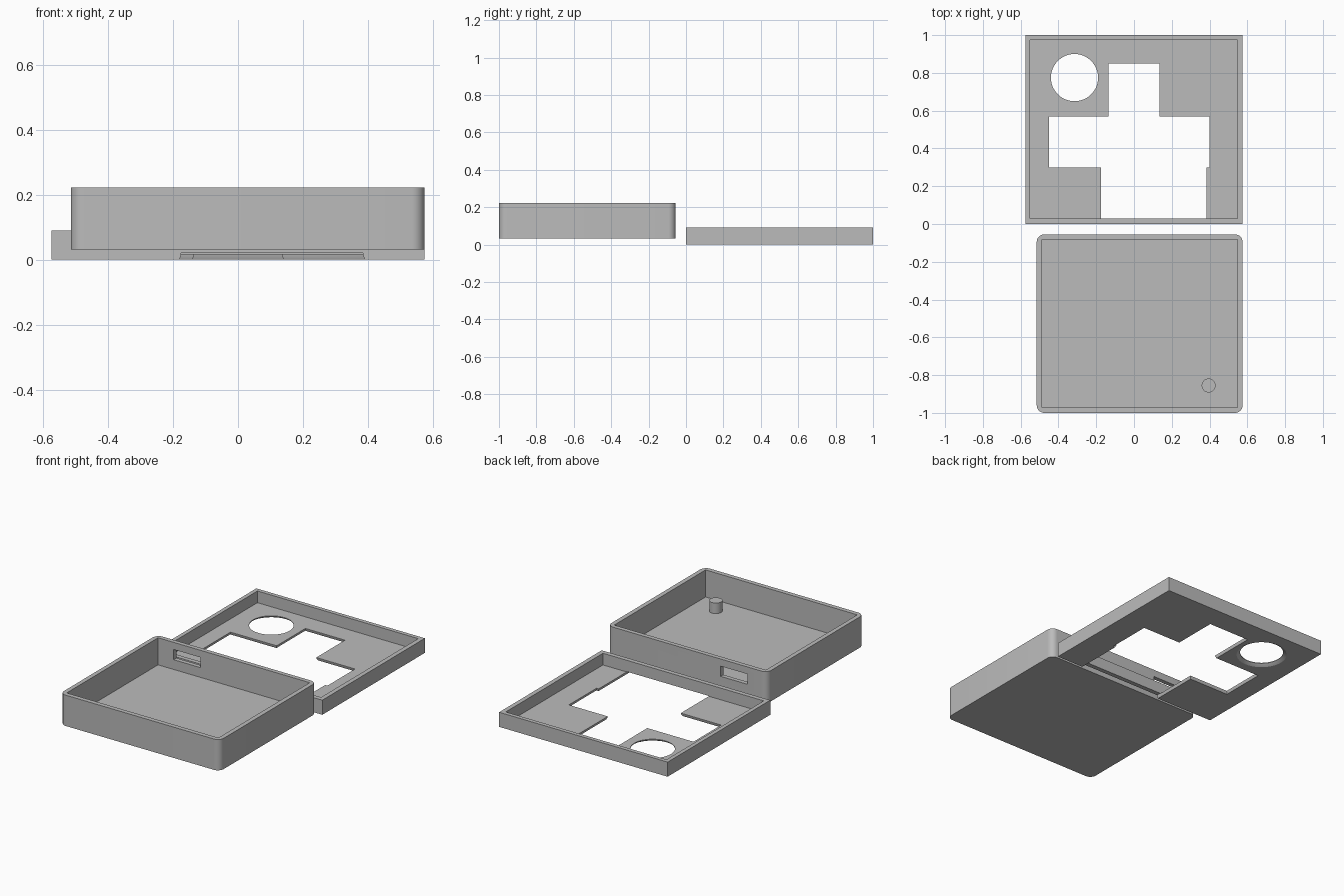
import bpy
import bmesh
from math import pi, cos, sin
from mathutils import Vector

if "Cube" in bpy.data.objects:
    bpy.data.objects.remove(bpy.data.objects["Cube"])

grey = bpy.data.materials.new("plain_grey")
grey.use_nodes = True
colour = (0.5, 0.5, 0.5, 1)
grey.diffuse_color = colour
grey.node_tree.nodes["Principled BSDF"].inputs["Base Color"].default_value = colour


def rectangle(x0, x1, y0, y1):
    return [(x0, y0), (x1, y0), (x1, y1), (x0, y1)]


def rounded(x0, x1, y0, y1, r, steps=8):
    """Counter-clockwise rectangle with round corners."""
    centres = rectangle(x0 + r, x1 - r, y0 + r, y1 - r)
    return [(cx + r * cos(a), cy + r * sin(a))
            for k, (cx, cy) in enumerate(centres)
            for a in (pi + (k + i / steps) * pi / 2 for i in range(steps + 1))]


def circle(cx, cy, r, n):
    return [(cx + r * cos(2 * pi * i / n), cy + r * sin(2 * pi * i / n)) for i in range(n)]


def outset(points, d):
    """Move every edge of a counter-clockwise right-angled outline outwards by d."""
    result = []
    for i, p in enumerate(points):
        p = Vector(p)
        before = (p - Vector(points[i - 1])).normalized()
        after = (Vector(points[(i + 1) % len(points)]) - p).normalized()
        shift = Vector((before.y, -before.x)) + Vector((after.y, -after.x))
        result.append(tuple(p + shift * d))
    return result


def loft(name, layers):
    """Closed solid through outlines at given heights: [(z, outline), ...]."""
    bm = bmesh.new()
    rings = [[bm.verts.new((x, y, z)) for x, y in pts] for z, pts in layers]
    for low, high in zip(rings, rings[1:]):
        for i in range(len(low)):
            j = (i + 1) % len(low)
            bm.faces.new((low[i], low[j], high[j], high[i]))
    bm.faces.new(rings[0][::-1])
    bm.faces.new(rings[-1])
    bmesh.ops.recalc_face_normals(bm, faces=bm.faces)
    mesh = bpy.data.meshes.new(name)
    bm.to_mesh(mesh)
    bm.free()
    mesh.materials.append(grey)
    ob = bpy.data.objects.new(name, mesh)
    bpy.context.collection.objects.link(ob)
    return ob


def select_only(ob):
    bpy.ops.object.select_all(action="DESELECT")
    ob.select_set(True)
    bpy.context.view_layer.objects.active = ob


def cut(ob, *cutters):
    for cutter in cutters:
        cutter.hide_render = True
        mod = ob.modifiers.new("cut", "BOOLEAN")
        mod.operation = "DIFFERENCE"
        mod.solver = "EXACT"
        mod.object = cutter
        select_only(ob)
        bpy.ops.object.modifier_apply(modifier=mod.name)
        bpy.data.objects.remove(cutter)


def smooth(ob):
    select_only(ob)
    bpy.ops.object.shade_smooth_by_angle(angle=pi / 6)


# Shallow lid with a stepped cross opening and a flared round hole
lid = loft("lid", [(z, rectangle(-0.575, 0.575, 0, 1)) for z in (0, 0.09)])
cavity = loft("lid_cavity", [(z, rectangle(-0.55, 0.547, 0.028, 0.975)) for z in (0.018, 0.2)])
cross = [(-0.135, 0.85), (-0.135, 0.57), (-0.45, 0.57), (-0.45, 0.3),
         (-0.175, 0.3), (-0.175, -0.05), (0.385, -0.05), (0.385, 0.3),
         (0.4, 0.3), (0.4, 0.57), (0.135, 0.57), (0.135, 0.85)]
opening = loft("cross_cutter", [(-0.01, outset(cross, 0.006)), (0, outset(cross, 0.006)),
                                (0.014, cross), (0.02, cross)])
hole = loft("hole_cutter", [(z, circle(-0.315, 0.775, r, 48)) for z, r in
                            ((-0.01, 0.145), (0, 0.145), (0.007, 0.133),
                             (0.014, 0.125), (0.03, 0.125))])
cut(lid, cavity, opening, hole)
smooth(lid)

# Deep tray with rounded corners and a port slot in its back wall
tray = loft("tray", [(z, rounded(-0.515, 0.575, -1, -0.055, 0.04)) for z in (0.032, 0.222)])
cavity = loft("tray_cavity", [(z, rectangle(-0.488, 0.547, -0.972, -0.082)) for z in (0.055, 0.3)])
slot = loft("slot_cutter", [(z, rectangle(-0.382, -0.198, -0.15, 0)) for z in (0.115, 0.178)])
cut(tray, cavity, slot)
smooth(tray)

# Small peg standing on the tray floor
peg = loft("tray_peg", [(z, circle(0.395, -0.855, 0.037, 24)) for z in (0.05, 0.12)])
smooth(peg)
